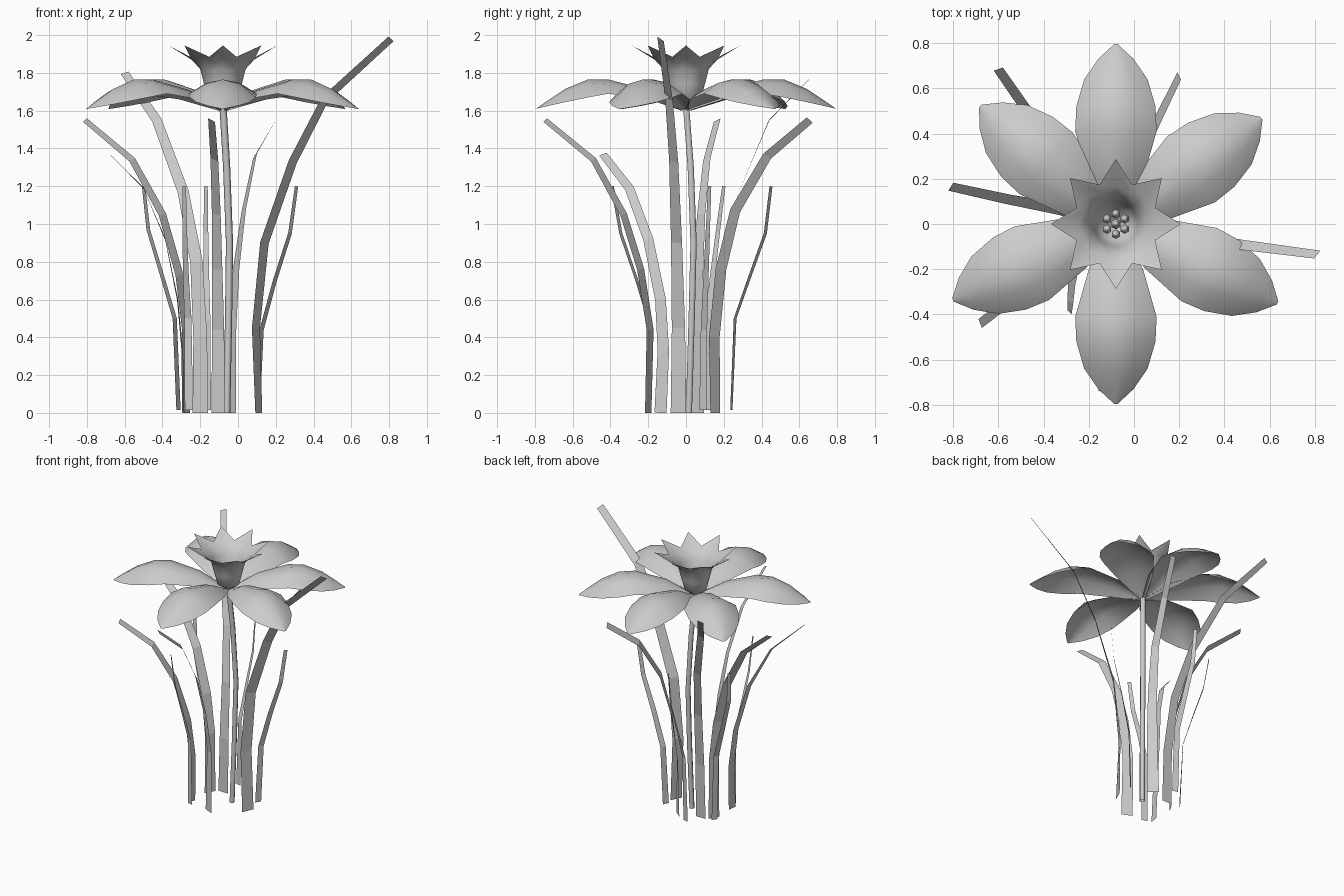
import bpy, bmesh
from math import sin, cos, pi, radians
from mathutils import Vector

cube = bpy.data.objects.get("Cube")
if cube:
    bpy.data.objects.remove(cube, do_unlink=True)

# One plain grey for the whole plant
grey = bpy.data.materials.new("plain_grey")
grey.use_nodes = True
GREY = (0.6, 0.6, 0.6, 1)
grey.diffuse_color = GREY
grey.node_tree.nodes["Principled BSDF"].inputs["Base Color"].default_value = GREY

CX = -0.08  # flower axis


def make(name, rows, closed=False, smooth=None):
    """Skin a grid of points, row by row."""
    bm = bmesh.new()
    grid = [[bm.verts.new(p) for p in row] for row in rows]
    n = len(grid[0])
    for a, b in zip(grid, grid[1:]):
        for i in range(n if closed else n - 1):
            j = (i + 1) % n
            bm.faces.new((a[i], a[j], b[j], b[i]))
    bmesh.ops.recalc_face_normals(bm, faces=bm.faces)
    mesh = bpy.data.meshes.new(name)
    bm.to_mesh(mesh)
    bm.free()
    mesh.materials.append(grey)
    obj = bpy.data.objects.new(name, mesh)
    bpy.context.collection.objects.link(obj)
    if smooth:
        shade(obj, smooth)
    return obj


def shade(obj, angle):
    bpy.ops.object.select_all(action='DESELECT')
    obj.select_set(True)
    bpy.context.view_layer.objects.active = obj
    bpy.ops.object.shade_smooth_by_angle(angle=radians(angle))


def tangents(pts):
    last = len(pts) - 1
    return [(pts[min(i + 1, last)] - pts[max(i - 1, 0)]).normalized()
            for i in range(last + 1)]


def leaf(name, path, width, turn):
    """Flat ribbon along a path; width and facing change from base to tip."""
    pts = [Vector(p) for p in path]
    rows = []
    for i, (p, t) in enumerate(zip(pts, tangents(pts))):
        f = i / (len(pts) - 1)
        ang = radians(turn[0] + (turn[1] - turn[0]) * f)
        side = Vector((cos(ang), sin(ang), 0))
        side = (side - side.dot(t) * t).normalized()
        side *= (width[0] + (width[1] - width[0]) * f) / 2
        rows.append((p - side, p + side))
    make(name, rows)


# Long leaves
TALL = (0.08, 0.045)
leaf("leaf_tall_left", [(.11, -.04, 0), (.095, -.04, .45), (.14, -.05, .9),
     (.29, -.065, 1.33), (.46, -.09, 1.66), (.81, -.135, 1.98)], (.09, .05), (66, 30))
leaf("leaf_tall_back", [(-.2, .11, 0), (-.2, .12, .4), (-.22, .17, .8),
     (-.29, .28, 1.17), (-.43, .44, 1.55), (-.6, .685, 1.8)], TALL, (0, 0))
leaf("leaf_back_left", [(-.04, .155, 0), (-.035, .15, .4), (-.01, .185, .76),
     (.03, .26, 1.07), (.09, .43, 1.36), (.2, .655, 1.55)], TALL, (-40, -90))
leaf("leaf_right", [(-.275, .06, 0), (-.275, .06, .44), (-.31, .065, .73),
     (-.4, .08, 1.05), (-.56, .11, 1.34), (-.81, .165, 1.55)], TALL, (60, 35))
leaf("leaf_front_right", [(-.29, -.135, 0), (-.295, -.12, .33), (-.32, -.135, .6),
     (-.385, -.2, .92), (-.5, -.3, 1.19), (-.68, -.44, 1.37)], (.065, .045), (80, 90))
leaf("leaf_front", [(-.105, -.2, 0), (-.105, -.19, .44), (-.11, -.24, .76),
     (-.115, -.33, 1.05), (-.125, -.49, 1.34), (-.14, -.745, 1.55)], TALL, (-25, -50))

# Short leaves
SHORT = (0.045, 0.025)
leaf("short_leaf_left", [(.105, .09, .015), (.125, .095, .44), (.195, .105, .7),
     (.275, .115, .95), (.31, .125, 1.2)], SHORT, (60, 45))
leaf("short_leaf_back", [(-.165, .24, .015), (-.165, .26, .5), (-.168, .33, .7),
     (-.17, .42, .95), (-.17, .45, 1.2)], SHORT, (-15, -40))
leaf("short_leaf_right", [(-.315, .11, .015), (-.335, .12, .5), (-.4, .14, .72),
     (-.475, .17, .97), (-.5, .2, 1.2)], SHORT, (60, 45))
leaf("short_leaf_front", [(-.26, -.2, .015), (-.265, -.2, .5), (-.275, -.26, .7),
     (-.282, -.345, .95), (-.285, -.39, 1.2)], SHORT, (-15, -40))

# Stem: bent six-sided tube
stem = [Vector(p) for p in [(-.06, .015, 0), (-.05, .03, .5), (-.045, .04, .9),
                            (-.06, .025, 1.3), (CX, 0, 1.63)]]
make("stem", [[p + Vector((cos(k * pi / 3), sin(k * pi / 3), 0)) * .019
               for k in range(6)] for p in stem], closed=True, smooth=70)

# Petals: crowned blades; (distance, half width, midline height, edge height)
PETAL = [(.015, .02, 1.61, 1.6), (.2, .12, 1.71, 1.66), (.41, .18, 1.765, 1.69),
         (.52, .175, 1.765, 1.67), (.64, .14, 1.715, 1.645),
         (.73, .078, 1.655, 1.625), (.795, .008, 1.61, 1.61)]


def petal(index, degrees):
    a = radians(degrees)
    rows = []
    for r, hw, mid, edge in PETAL:
        row = []
        for k in (-1, -.5, 0, .5, 1):
            s = k * hw
            row.append((CX + r * cos(a) - s * sin(a), r * sin(a) + s * cos(a),
                        mid + (edge - mid) * k * k))
        rows.append(row)
    make(f"petal_{index}", rows, smooth=60)


for index, degrees in enumerate((36, 90, 139, 205, 270, 334)):
    petal(index + 1, degrees)

# Trumpet: flared cup whose rim rises into eight points
# (height at points, radius at points, height at notches, radius at notches)
CUP = [(1.61, .02, 1.61, .02), (1.65, .075, 1.65, .075), (1.74, .1, 1.74, .098),
       (1.82, .12, 1.81, .115), (1.875, .17, 1.85, .145), (1.945, .287, 1.885, .188)]
rings = []
for zp, rp, zn, rn in CUP:
    ring = []
    for k in range(16):
        z, r = (zn, rn) if k % 2 else (zp, rp)
        ring.append((CX + r * cos(k * pi / 8), r * sin(k * pi / 8), z))
    rings.append(ring)
make("trumpet", rings, closed=True, smooth=60)


# Stamens around a central pistil
def bead(name, x, y, z, size, height):
    bpy.ops.mesh.primitive_uv_sphere_add(segments=6, ring_count=5, location=(x, y, z))
    obj = bpy.context.object
    obj.name = name
    obj.scale = (size, size, height)
    obj.data.materials.append(grey)
    shade(obj, 60)


for k in range(6):
    a = k * pi / 3 + pi / 6
    bead(f"stamen_{k + 1}", CX + .045 * cos(a), .045 * sin(a), 1.7, .022, .06)
bead("pistil", CX, 0, 1.72, .025, .09)
